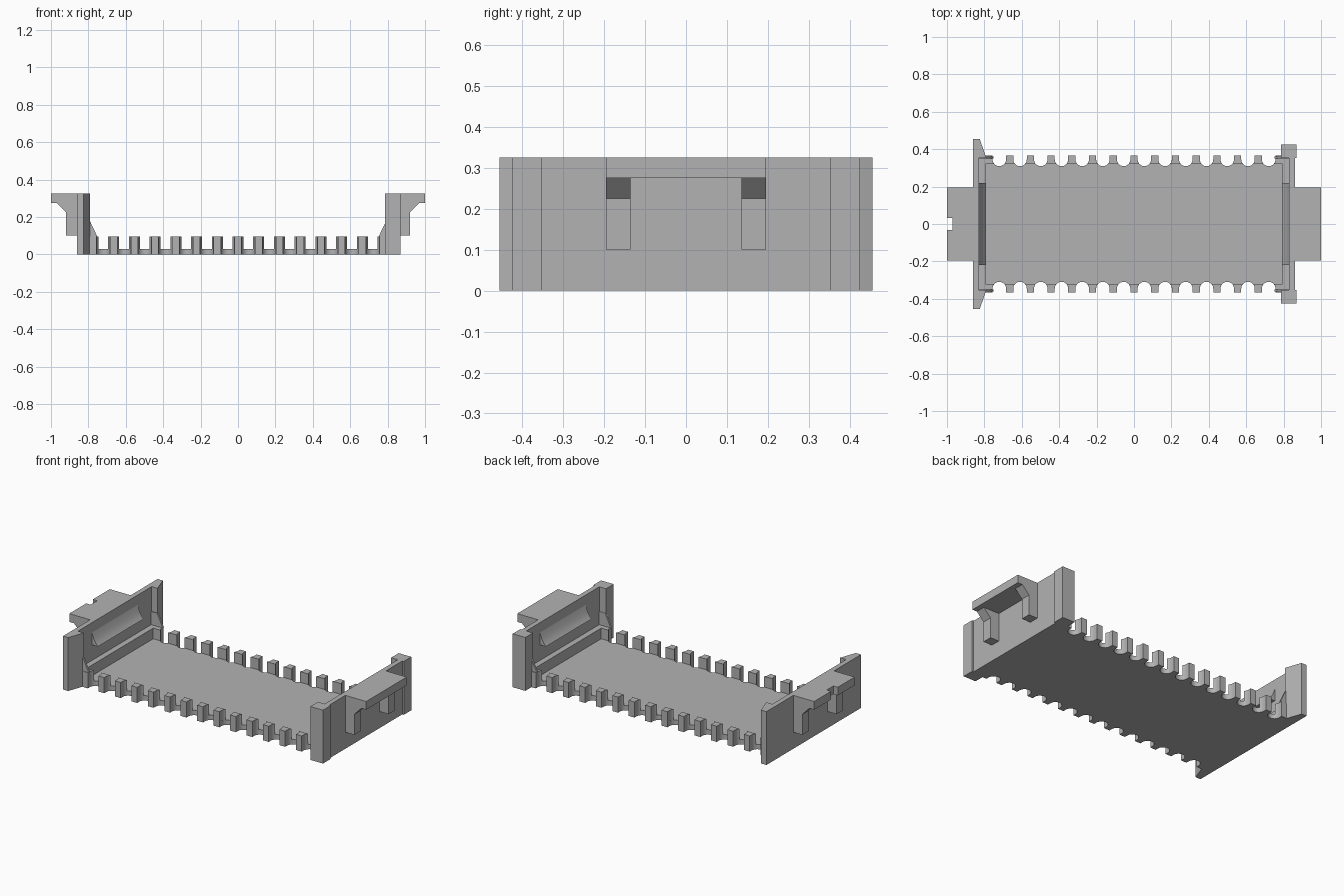
import bpy, bmesh
from math import cos, sin, radians
from mathutils import Vector

if "Cube" in bpy.data.objects:
    bpy.data.objects.remove(bpy.data.objects["Cube"], do_unlink=True)

grey = bpy.data.materials.new("plain grey")
grey.use_nodes = True
COLOUR = (0.45, 0.45, 0.45, 1)
grey.diffuse_color = COLOUR
grey.node_tree.nodes["Principled BSDF"].inputs["Base Color"].default_value = COLOUR


def prism(name, outline, low, high, axis="z", smooth=False):
    """Extrude an outline: (x, y) along z, or (x, z) along y."""
    def place(a, b, c):
        return Vector((a, b, c)) if axis == "z" else Vector((a, c, b))
    bm = bmesh.new()
    face = bm.faces.new([bm.verts.new(place(a, b, low)) for a, b in outline])
    top = bmesh.ops.extrude_face_region(bm, geom=[face])["geom"]
    bmesh.ops.translate(bm, verts=[v for v in top if isinstance(v, bmesh.types.BMVert)],
                        vec=place(0, 0, high - low))
    bmesh.ops.recalc_face_normals(bm, faces=bm.faces)
    mesh = bpy.data.meshes.new(name)
    bm.to_mesh(mesh)
    bm.free()
    mesh.materials.append(grey)
    obj = bpy.data.objects.new(name, mesh)
    bpy.context.collection.objects.link(obj)
    if smooth:
        bpy.ops.object.select_all(action="DESELECT")
        obj.select_set(True)
        bpy.context.view_layer.objects.active = obj
        bpy.ops.object.shade_smooth_by_angle(angle=radians(30))
    return obj


def box(name, x0, x1, y0, y1, z0, z1):
    return prism(name, [(x0, y0), (x1, y0), (x1, y1), (x0, y1)], z0, z1)


# Main dimensions
TOP, FLOOR, TOOTH = 0.325, 0.03, 0.095
EDGE, RIM, END = 0.365, 0.32, 0.835
PITCH, R, BITE_Y = 0.1108, 0.036, 0.345
bites = [(i - 6.5) * PITCH for i in range(14)]


def arc(cx, start, stop, steps):
    angles = [radians(start + (stop - start) * i / steps) for i in range(steps + 1)]
    return [(cx + R * cos(a), BITE_Y + R * sin(a)) for a in angles]


# Floor plate with scalloped long edges
edge = [(-END, EDGE)]
for cx in bites:
    edge += [(cx - R, EDGE)] + arc(cx, 180, 360, 12) + [(cx + R, EDGE)]
edge.append((END, EDGE))
prism("floor_plate", edge + [(x, -y) for x, y in reversed(edge)], 0, FLOOR, smooth=True)

# Upright teeth between the scallops, on both long edges
for s, side in ((-1, "front"), (1, "back")):
    for i in range(15):
        left = ([(-END, RIM), (-END, EDGE)] if i == 0 else
                arc(bites[i - 1], -44, 0, 5) + [(bites[i - 1] + R, EDGE)])
        right = ([(END, EDGE), (END, RIM)] if i == 14 else
                 [(bites[i] - R, EDGE)] + arc(bites[i], 180, 224, 5))
        prism(f"{side}_tooth_{i + 1}", [(x, s * y) for x, y in left + right],
              FLOOR, TOOTH, smooth=True)

# End walls and everything attached to them
for d, end in ((-1, "right"), (1, "left")):
    def xs(points):
        return [(d * x, z) for x, z in points]

    box(f"{end}_end_wall", d * 0.83, d * 0.86, -0.36, 0.36, 0, TOP)
    box(f"{end}_ledge", d * 0.795, d * 0.835, -0.34, 0.34, FLOOR, TOOTH)

    # Retaining wedge with a slightly hollow ramp
    prism(f"{end}_wedge", xs([(0.835, 0.19), (0.79, 0.19), (0.803, 0.205),
                              (0.817, 0.228), (0.83, 0.265), (0.835, 0.265)]),
          -0.22, 0.22, "y", smooth=True)

    for s, side in ((-1, "front"), (1, "back")):
        # Corner posts: tapering fins at one end, square posts at the other
        if d < 0:
            post = [(0.86, 0.455), (0.825, 0.455), (0.79, 0.355), (0.86, 0.355)]
        else:
            post = [(0.87, 0.425), (0.785, 0.425), (0.785, 0.352), (0.87, 0.352)]
        prism(f"{end}_{side}_post", [(d * x, s * y) for x, y in post], 0, TOP)

        # Sloped gusset joining the last tooth to the post
        prism(f"{end}_{side}_gusset",
              xs([(0.835, TOOTH), (0.752, TOOTH), (0.79, 0.175), (0.835, 0.175)]),
              s * 0.35, s * 0.362, "y")

        # Chamfered bracket below the latch tab
        prism(f"{end}_{side}_bracket",
              xs([(0.85, 0.1), (0.92, 0.1), (0.92, 0.225), (0.968, 0.275), (0.85, 0.275)]),
              s * 0.135, s * 0.195, "y")

    # Overhanging latch tab, notched at one end
    tab = [(0.86, -0.195), (1, -0.195), (1, 0.195), (0.86, 0.195)]
    if d < 0:
        tab[2:2] = [(1, -0.032), (0.97, -0.032), (0.97, 0.032), (1, 0.032)]
    prism(f"{end}_latch_tab", xs(tab), 0.275, TOP)
